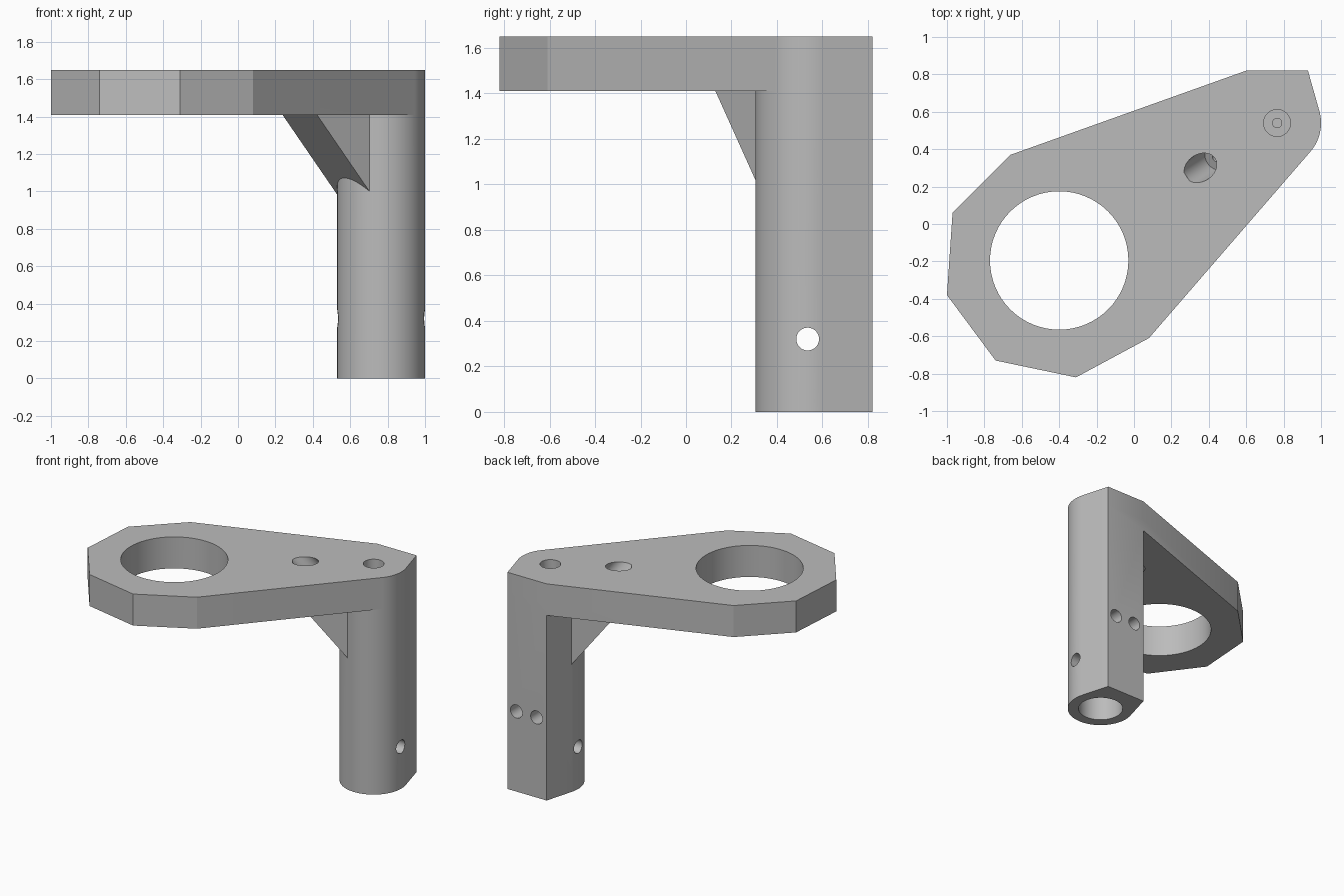
import bpy, bmesh, math
from mathutils import Vector, Matrix

cube = bpy.data.objects.get("Cube")
if cube:
    bpy.data.objects.remove(cube, do_unlink=True)

grey = bpy.data.materials.new("plain grey")
grey.use_nodes = True
colour = (0.5, 0.5, 0.5, 1)
grey.diffuse_color = colour
grey.node_tree.nodes["Principled BSDF"].inputs["Base Color"].default_value = colour

PLATE_LOW, PLATE_TOP = 1.41, 1.65
POST = Vector((0.765, 0.54, 0))
POST_R = 0.235


def finish(bm, name):
    bmesh.ops.recalc_face_normals(bm, faces=bm.faces)
    mesh = bpy.data.meshes.new(name)
    bm.to_mesh(mesh)
    bm.free()
    mesh.materials.append(grey)
    obj = bpy.data.objects.new(name, mesh)
    bpy.context.collection.objects.link(obj)
    return obj


def prism(name, points, shift, matrix=Matrix()):
    """Extrude a closed outline by the shift vector."""
    bm = bmesh.new()
    face = bm.faces.new([bm.verts.new(p) for p in points])
    out = bmesh.ops.extrude_face_region(bm, geom=[face])
    bmesh.ops.translate(bm, verts=[g for g in out["geom"] if isinstance(g, bmesh.types.BMVert)],
                        vec=shift)
    bm.transform(matrix)
    return finish(bm, name)


def rod(name, start, end, radius):
    """Cylinder between two points."""
    start, end = Vector(start), Vector(end)
    axis = end - start
    bm = bmesh.new()
    turn = axis.to_track_quat("Z", "Y").to_matrix().to_4x4()
    bmesh.ops.create_cone(bm, cap_ends=True, segments=64, radius1=radius, radius2=radius,
                          depth=axis.length,
                          matrix=Matrix.Translation((start + end) / 2) @ turn)
    return finish(bm, name)


def combine(target, tool, operation):
    mod = target.modifiers.new(tool.name, "BOOLEAN")
    mod.operation, mod.solver, mod.object = operation, "EXACT", tool
    bpy.context.view_layer.objects.active = target
    bpy.ops.object.modifier_apply(modifier=mod.name)
    bpy.data.objects.remove(tool, do_unlink=True)


def arc(a, b, steps):
    angles = [math.radians(a + (b - a) * i / steps) for i in range(steps + 1)]
    return [(POST.x + POST_R * math.cos(t), POST.y + POST_R * math.sin(t)) for t in angles]


def at_height(points, z):
    return [(x, y, z) for x, y in points]


# Top plate: faceted outline rounded where it meets the post
nose = arc(-40.7, 15.8, 16)
back = [(0.93, 0.82), (0.60, 0.82)]
outline = nose + back + [(-0.66, 0.37), (-0.97, 0.06), (-1.0, -0.38),
                         (-0.74, -0.73), (-0.31, -0.82), (0.08, -0.61)]
bracket = prism("bracket", at_height(outline, PLATE_LOW), (0, 0, PLATE_TOP - PLATE_LOW))

# Post: round front, tapering to a flat back
post = prism("post", at_height(arc(-195.8, -40.7, 44)[:-1] + nose + back, 0), (0, 0, 1.5))
combine(bracket, post, "UNION")

# Diagonal gusset between plate and post
lean = Vector((0.836, 0.549, 0))
slope = 1.22
foot = Matrix.Translation((0.33, 0.27, PLATE_LOW)) @ Matrix.Rotation(math.atan2(lean.y, lean.x), 4, "Z")
side = [(0, -0.168, 0), (0.48, -0.168, -0.48 * slope), (0.48, -0.168, 0.1), (0, -0.168, 0.1)]
combine(bracket, prism("gusset", side, (0, 0.336, 0), foot), "UNION")

# Holes: ring opening, post bore, cross pin, and two back pins
cuts = [
    rod("ring_hole", (-0.40, -0.195, 1.2), (-0.40, -0.195, 1.9), 0.37),
    rod("post_bore", POST - Vector((0, 0, 0.1)), POST + Vector((0, 0, 1.0)), 0.158),
    rod("cross_pin_hole", (0.4, 0.535, 0.32), (1.2, 0.535, 0.32), 0.05),
]
for offset in (-0.085, 0.085):
    x = POST.x + 0.005 + offset
    cuts.append(rod("back_pin_hole", (x, 0.95, 0.61), (x, POST.y, 0.61), 0.05))

# Counterbored screw holes: one upright, one along the gusset
down = Vector((0, 0, -1))
tilted = (lean + down * slope).normalized()
for mouth, axis, above, sink in ((Vector((POST.x, POST.y, PLATE_TOP)), down, 0.1, 0.2),
                                 (Vector((0.355, 0.30, PLATE_TOP)), tilted, 0.055, 0.16)):
    cuts.append(rod("screw_head_hole", mouth - axis * above, mouth + axis * sink, 0.072))
    cuts.append(rod("screw_pilot_hole", mouth + axis * (sink - 0.02), mouth + axis * (sink + 0.2), 0.025))
for cut in cuts:
    combine(bracket, cut, "DIFFERENCE")

bpy.ops.object.select_all(action="DESELECT")
bracket.select_set(True)
bpy.context.view_layer.objects.active = bracket
bpy.ops.object.shade_smooth_by_angle(angle=math.radians(20))
